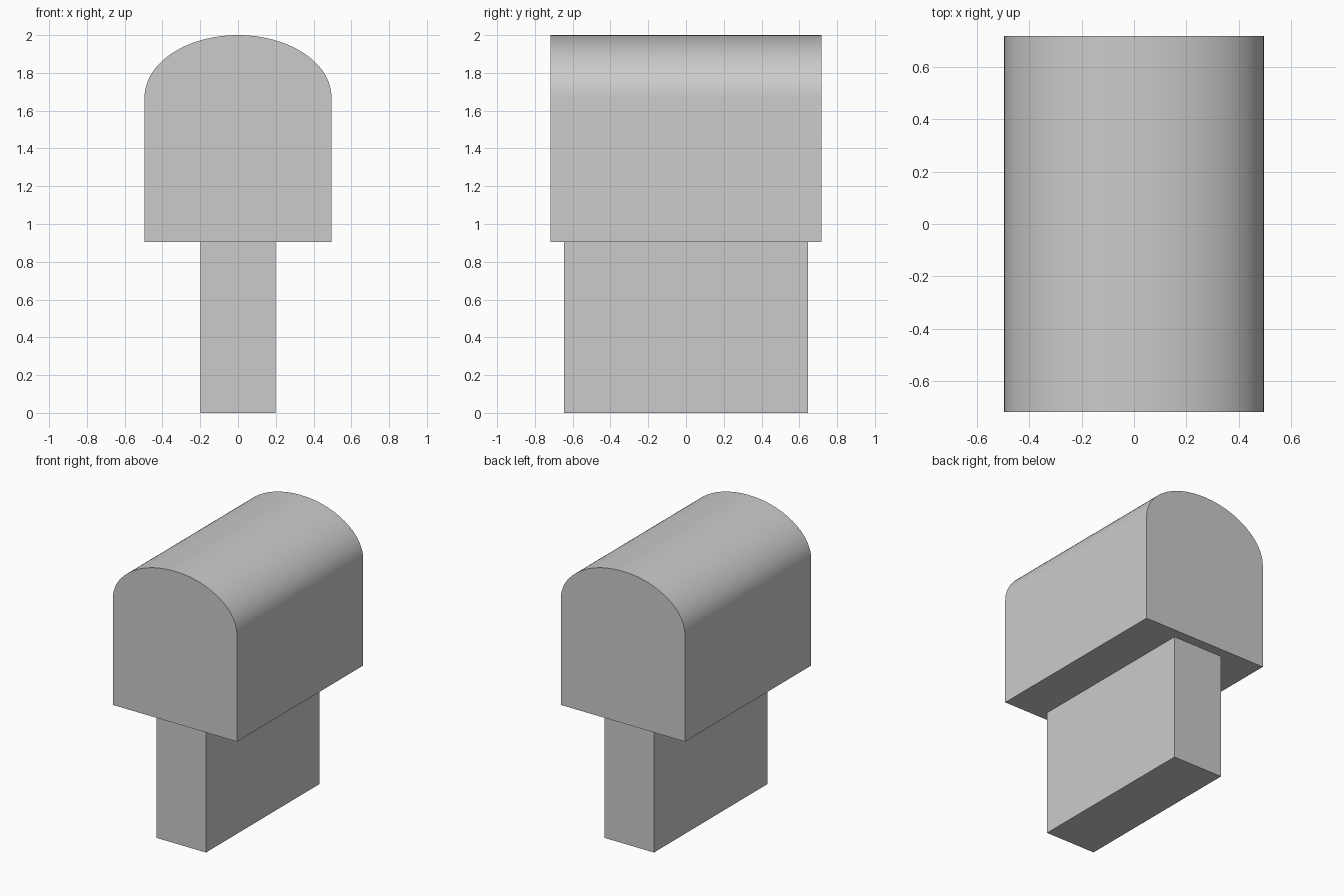
import bpy, bmesh, math

cube = bpy.data.objects.get("Cube")
if cube:
    bpy.data.objects.remove(cube, do_unlink=True)

SEAM_Z = 0.905


def extrude_profile(name, profile, half_depth):
    """Extrude an x-z outline along y, centred on y = 0."""
    bm = bmesh.new()
    face = bm.faces.new([bm.verts.new((x, -half_depth, z)) for x, z in profile])
    result = bmesh.ops.extrude_face_region(bm, geom=[face])
    moved = [v for v in result["geom"] if isinstance(v, bmesh.types.BMVert)]
    bmesh.ops.translate(bm, verts=moved, vec=(0, 2 * half_depth, 0))
    bmesh.ops.recalc_face_normals(bm, faces=bm.faces)
    mesh = bpy.data.meshes.new(name)
    bm.to_mesh(mesh)
    bm.free()
    obj = bpy.data.objects.new(name, mesh)
    bpy.context.collection.objects.link(obj)
    return obj


# Rectangular post
post_half = 0.198
extrude_profile("post", [(-post_half, 0), (post_half, 0),
                         (post_half, SEAM_Z), (-post_half, SEAM_Z)], 0.647)

# Box with an elliptical arched roof
half_width, spring_z, rise, steps = 0.495, 1.67, 0.33, 48
arch = [(half_width * math.cos(math.pi * i / steps),
         spring_z + rise * math.sin(math.pi * i / steps)) for i in range(steps + 1)]
box = extrude_profile("arched_box",
                      [(-half_width, SEAM_Z), (half_width, SEAM_Z)] + arch, 0.718)

# Smooth roof, crisp end edges
bpy.ops.object.select_all(action="DESELECT")
box.select_set(True)
bpy.context.view_layer.objects.active = box
bpy.ops.object.shade_smooth_by_angle(angle=math.radians(30))
